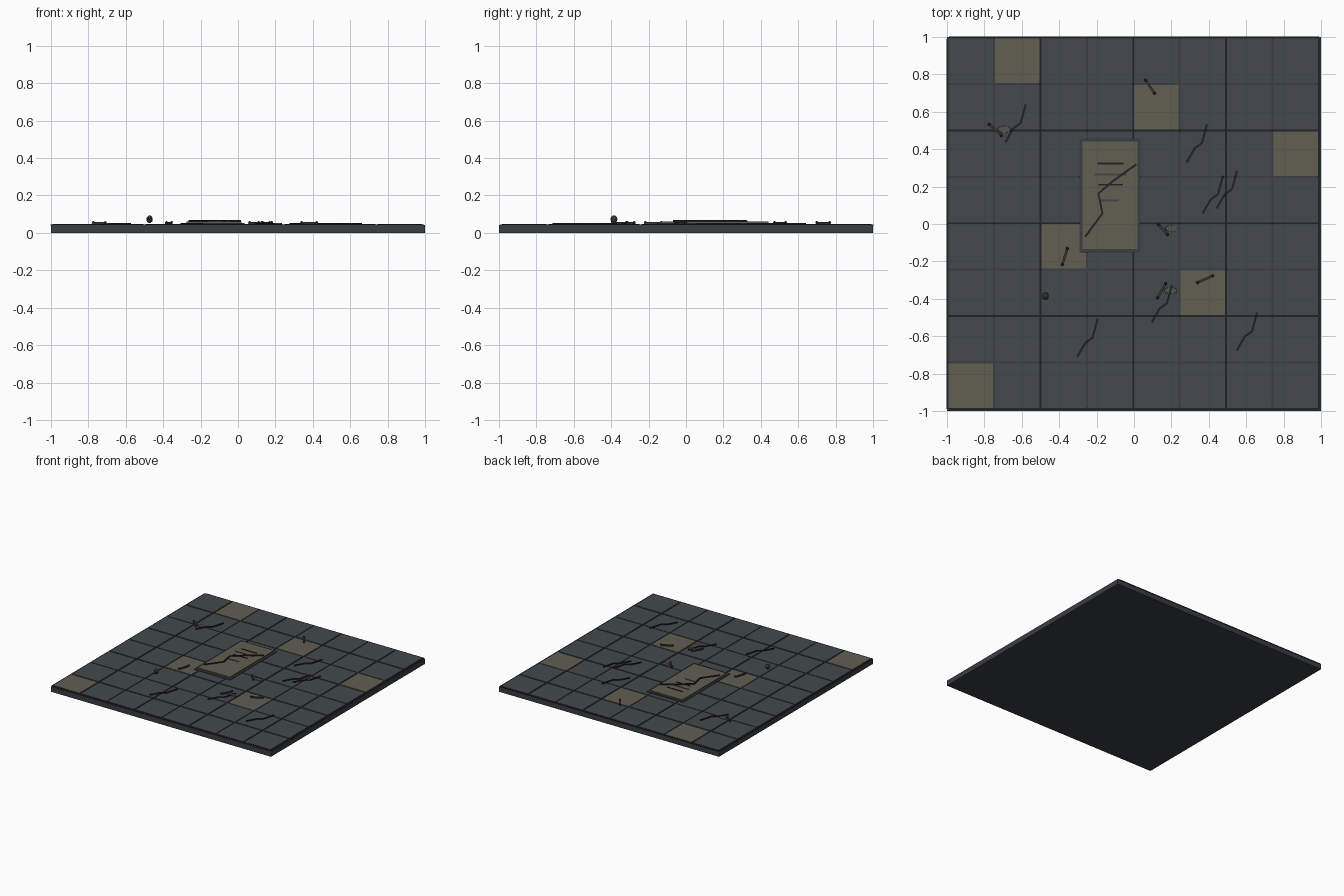
import bpy, bmesh, math
from mathutils import Vector

if "Cube" in bpy.data.objects:
    bpy.data.objects.remove(bpy.data.objects["Cube"])


def material(name, rgb):
    """Flat colour given as 0-255 display values, stored as linear."""
    m = bpy.data.materials.new(name)
    lin = [((c / 255 + 0.055) / 1.055) ** 2.4 for c in rgb]
    m.diffuse_color = (*lin, 1)
    m.use_nodes = True
    m.node_tree.nodes["Principled BSDF"].inputs["Base Color"].default_value = m.diffuse_color
    return m


STONE = material("slate_stone", (67, 73, 77))
EDGE = material("slab_stone", (58, 62, 65))
TAN = material("worn_tan_stone", (98, 95, 82))
DARK = material("crack_black", (32, 34, 36))
BONE = material("dark_debris", (56, 57, 54))
MOSS = material("moss", (84, 85, 76))
GREY = material("engraving_grey", (66, 68, 70))


def finish(bm, name, mats):
    bmesh.ops.recalc_face_normals(bm, faces=bm.faces)
    me = bpy.data.meshes.new(name)
    bm.to_mesh(me)
    bm.free()
    for m in mats:
        me.materials.append(m)
    ob = bpy.data.objects.new(name, me)
    bpy.context.collection.objects.link(ob)
    return ob


def add_box(bm, x0, x1, y0, y1, z0, z1, mat=0):
    vs = bmesh.ops.create_cube(bm, size=1)["verts"]
    for v in vs:
        v.co = ((x0 + x1) / 2 + v.co.x * (x1 - x0),
                (y0 + y1) / 2 + v.co.y * (y1 - y0),
                (z0 + z1) / 2 + v.co.z * (z1 - z0))
    for f in {f for v in vs for f in v.link_faces}:
        f.material_index = mat
    return vs


def add_ribbon(bm, pts, width, z0, z1):
    """Mitred solid strip following a path on the floor."""
    pts = [Vector(p) for p in pts]
    rings = []
    for i, p in enumerate(pts):
        a = (p - pts[max(i - 1, 0)]).normalized()
        b = (pts[min(i + 1, len(pts) - 1)] - p).normalized()
        d = (a + b).normalized()
        n = Vector((-d.y, d.x)) * width / 2
        rings.append([bm.verts.new((*q, z)) for q, z in
                      ((p + n, z0), (p - n, z0), (p - n, z1), (p + n, z1))])
    for r, s in zip(rings, rings[1:]):
        for k in range(4):
            bm.faces.new((r[k], r[(k + 1) % 4], s[(k + 1) % 4], s[k]))
    bm.faces.new(rings[0])
    bm.faces.new(rings[-1][::-1])


# Base slab
bm = bmesh.new()
add_box(bm, -1, 1, -1, 1, 0, 0.043)
finish(bm, "base_slab", [EDGE])

# Floor tiles, a few of them tan
PITCH, HALF = 0.248, 0.119
TAN_TILES = {(1, 7), (4, 6), (7, 5), (2, 3), (5, 2), (0, 0)}
bm = bmesh.new()
for i in range(8):
    for j in range(8):
        x, y = (i - 3.5) * PITCH - 0.004, (j - 3.5) * PITCH + 0.004
        add_box(bm, x - HALF, x + HALF, y - HALF, y + HALF, 0.035, 0.048,
                int((i, j) in TAN_TILES))
finish(bm, "floor_tiles", [STONE, TAN])

# Dark joints between every second tile
bm = bmesh.new()
for k in range(-2, 3):
    c = k * 2 * PITCH
    add_box(bm, c - 0.011, c + 0.003, -0.99, 0.99, 0.04, 0.0455)
    add_box(bm, -0.99, 0.99, c - 0.003, c + 0.011, 0.04, 0.0455)
finish(bm, "dark_joints", [DARK])

# Central grave slab on a wider stone rim
bm = bmesh.new()
add_box(bm, -0.292, 0.036, -0.155, 0.458, 0.04, 0.054)
finish(bm, "panel_rim", [EDGE])
bm = bmesh.new()
add_box(bm, -0.276, 0.019, -0.133, 0.442, 0.05, 0.062)
finish(bm, "panel_slab", [TAN])

# Engraved lines on the panel
for name, mat, rows in (
        ("dark_engraving", DARK, ((0.324, -0.195, -0.056), (0.21, -0.19, -0.06))),
        ("grey_engraving", GREY, ((0.265, -0.21, -0.04), (0.126, -0.18, -0.083)))):
    bm = bmesh.new()
    for y, x0, x1 in rows:
        add_box(bm, x0, x1, y - 0.005, y + 0.005, 0.06, 0.065)
    finish(bm, name, [mat])

# Long crack across the panel
bm = bmesh.new()
add_ribbon(bm, [(-0.26, -0.067), (-0.169, 0.056), (-0.19, 0.163),
                (-0.115, 0.228), (0.013, 0.319)], 0.011, 0.06, 0.069)
finish(bm, "panel_crack", [DARK])

# Repeated floor cracks
SHAPE = [(0, 0), (0.043, 0.075), (0.082, 0.103), (0.109, 0.203)]
bm = bmesh.new()
for x, y in ((-0.688, 0.436), (0.281, 0.329), (0.367, 0.056), (0.442, 0.083),
             (0.094, -0.527), (-0.303, -0.71), (0.549, -0.677)):
    add_ribbon(bm, [(x + a, y + b) for a, b in SHAPE], 0.012, 0.044, 0.054)
finish(bm, "floor_cracks", [DARK])

# Scattered sticks with a knob at each end
bm = bmesh.new()
for ax, ay, bx, by in ((0.062, 0.768, 0.11, 0.699), (-0.383, -0.217, -0.356, -0.131),
                       (0.34, -0.313, 0.42, -0.277), (0.126, -0.394, 0.169, -0.319),
                       (0.131, -0.003, 0.179, -0.056), (-0.774, 0.533, -0.71, 0.474)):
    add_ribbon(bm, [(ax, ay), (bx, by)], 0.013, 0.046, 0.058)
    for x, y in ((ax, ay), (bx, by)):
        for v in bmesh.ops.create_icosphere(bm, subdivisions=1, radius=0.009)["verts"]:
            v.co += Vector((x, y, 0.055))
finish(bm, "scattered_sticks", [BONE])

# Flat moss patches
bm = bmesh.new()
for x, y in ((-0.693, 0.506), (0.201, -0.024), (0.196, -0.356)):
    for v in bmesh.ops.create_cone(bm, cap_ends=True, segments=12, radius1=0.036,
                                   radius2=0.034, depth=0.006)["verts"]:
        v.co = (v.co.x + x, v.co.y * 0.5 + y, v.co.z + 0.05)
finish(bm, "moss_patches", [MOSS])

# Small pebble with dark sockets
bm = bmesh.new()
for v in bmesh.ops.create_icosphere(bm, subdivisions=2, radius=0.019)["verts"]:
    v.co = (v.co.x * 0.9 - 0.473, v.co.y - 0.385, v.co.z * 1.1 + 0.073)
finish(bm, "pebble", [BONE])
bm = bmesh.new()
for dx in (-0.007, 0.007):
    for v in bmesh.ops.create_icosphere(bm, subdivisions=1, radius=0.005)["verts"]:
        v.co += Vector((dx - 0.473, -0.4, 0.077))
finish(bm, "pebble_sockets", [DARK])
